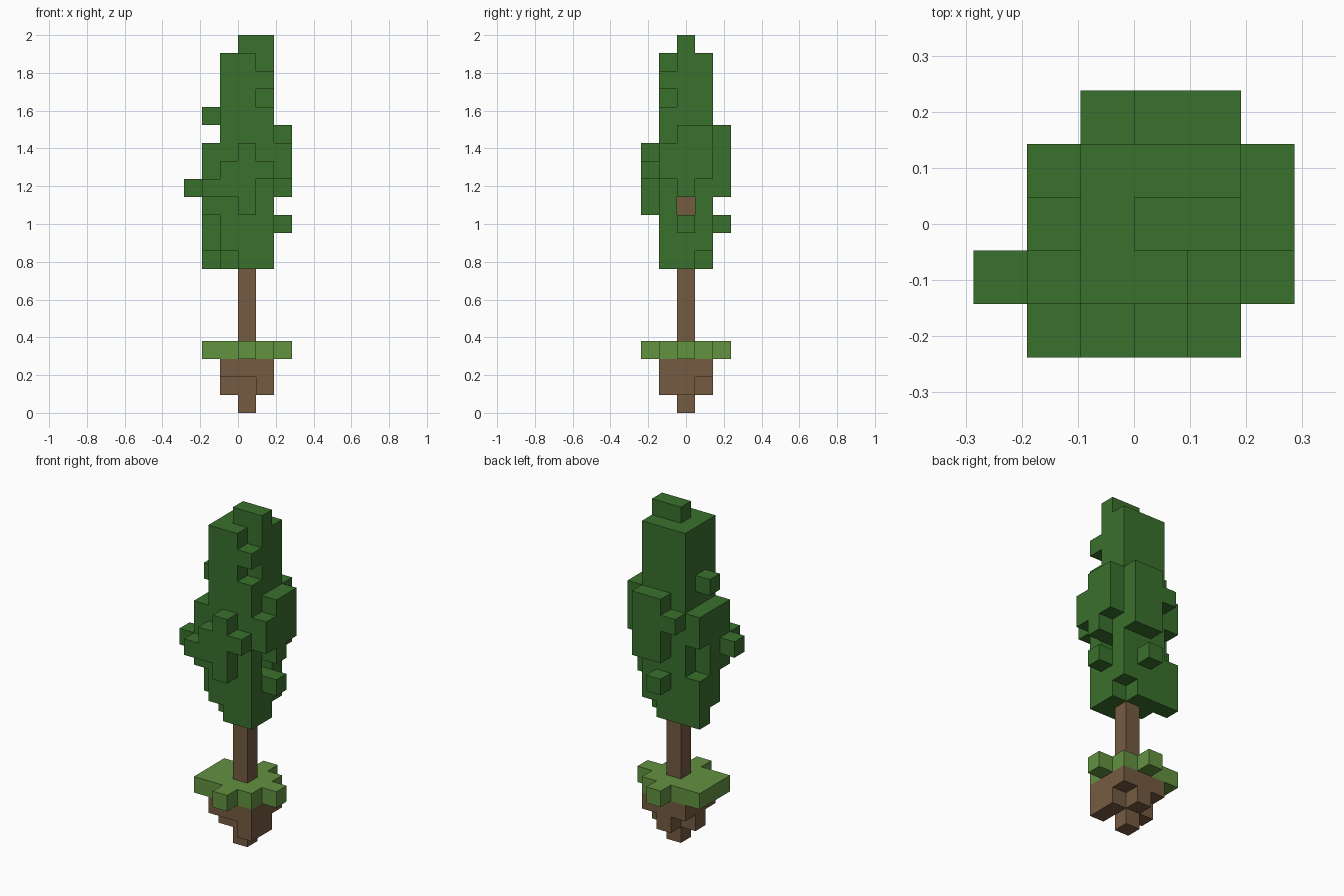
import bpy
import bmesh
from mathutils import Vector

if "Cube" in bpy.data.objects:
    bpy.data.objects.remove(bpy.data.objects["Cube"], do_unlink=True)

CELL = 2 / 21                      # block size: the tree is 21 blocks tall
ORIGIN = Vector((-3, -2.5, 0))     # grid corner, in blocks


def material(name, rgb):
    mat = bpy.data.materials.new(name)
    mat.use_nodes = True
    mat.diffuse_color = (*rgb, 1)
    bsdf = mat.node_tree.nodes["Principled BSDF"]
    bsdf.inputs["Base Color"].default_value = (*rgb, 1)
    bsdf.inputs["Roughness"].default_value = 0.9
    return mat


def box(x, y, z):
    """Blocks in inclusive ranges; a single number means one block."""
    spans = [(s, s) if isinstance(s, int) else s for s in (x, y, z)]
    rx, ry, rz = [range(a, b + 1) for a, b in spans]
    return {(i, j, k) for i in rx for j in ry for k in rz}


def build(name, cells, occupied, mat):
    """One mesh holding only the block faces that are exposed."""
    bm = bmesh.new()
    for cell in sorted(cells):
        centre = Vector(cell) + ORIGIN + Vector((0.5, 0.5, 0.5))
        for axis in range(3):
            for sign in (-1, 1):
                n = Vector((0, 0, 0))
                n[axis] = sign
                if tuple(int(c + d) for c, d in zip(cell, n)) in occupied:
                    continue
                u = Vector((0, 0, 0))
                u[(axis + 1) % 3] = 1
                v = n.cross(u)
                corners = [(-1, -1), (1, -1), (1, 1), (-1, 1)]
                bm.faces.new([bm.verts.new((centre + (n + u * a + v * b) / 2) * CELL)
                              for a, b in corners])
    bmesh.ops.remove_doubles(bm, verts=bm.verts, dist=CELL / 100)
    mesh = bpy.data.meshes.new(name)
    bm.to_mesh(mesh)
    bm.free()
    mesh.materials.append(mat)
    bpy.context.collection.objects.link(bpy.data.objects.new(name, mesh))


core = (2, 4)
mid = (1, 3)

# Soil clump under the tree, with a root stub
soil = box(core, mid, 2) | box(core, 2, 1) | box(4, 1, 1) | box(3, 3, 1) | box(3, 2, 0)

# Grass pad
grass = box((1, 4), mid, 3) | box(3, (0, 4), 3) | box(5, 2, 3)

# Trunk, running up into the crown
trunk = box(3, 2, (4, 11))

# Crown column with its notches and tip
crown = box(core, mid, (8, 19)) | box((3, 4), 2, 20)
crown -= box(4, 1, 19) | box(4, 1, 17) | box(4, 2, 11) | box(2, 1, 8) | box(4, 3, 8)

# Front leaf clump
crown |= box(3, 0, (11, 14)) | box((1, 2), 0, 12) | box((2, 4), 0, 13)

# Back leaf clump
crown |= box((3, 4), 4, (12, 15)) | box(2, 4, 14) | box(3, 4, 10)

# Left (+x) leaf clump
crown |= box(5, (2, 3), (13, 15)) | box(5, 1, (13, 14)) | box(5, 2, 12) | box(5, 2, 10)

# Right (-x) leaf clump
crown |= box(1, mid, (13, 14)) | box(1, (1, 2), (11, 12)) | box(1, (2, 3), (9, 10))
crown |= box(1, 3, 8) | box(1, 2, 16) | box(0, 1, 12)
crown -= trunk

bark = material("bark brown", (0.178, 0.105, 0.054))
parts = [
    ("soil_clump", soil, bark),
    ("grass_pad", grass, material("grass green", (0.122, 0.287, 0.051))),
    ("trunk", trunk, bark),
    ("leaf_crown", crown, material("leaf green", (0.042, 0.162, 0.026))),
]
occupied = set().union(*(cells for _, cells, _ in parts))
for name, cells, mat in parts:
    build(name, cells, occupied, mat)
